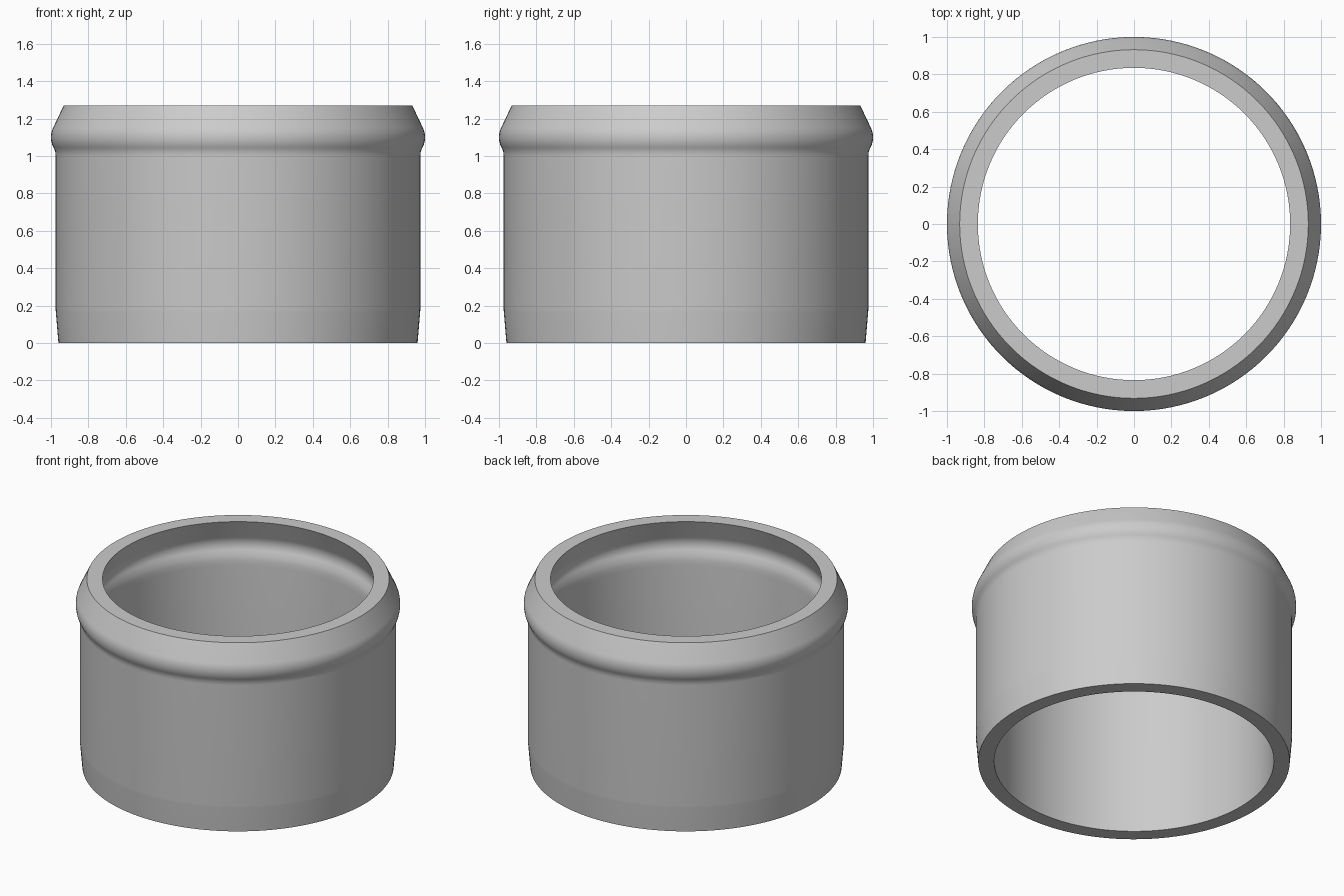
import bpy, bmesh
from math import sin, cos, radians, tau
from mathutils import Vector

cube = bpy.data.objects.get("Cube")
if cube:
    bpy.data.objects.remove(cube, do_unlink=True)

SEGMENTS = 128


def bulge(centre_r, centre_z, radius, start, end, steps=10):
    """Arc of (radius, height) points for the rounded bead."""
    angles = [radians(start + (end - start) * i / steps) for i in range(steps + 1)]
    return [(centre_r + radius * cos(a), centre_z + radius * sin(a)) for a in angles]


def lathe(name, profile, material):
    """Spin a closed profile around the z axis."""
    bm = bmesh.new()
    verts = [bm.verts.new((r, 0, z)) for r, z in profile]
    edges = [bm.edges.new((v, verts[(i + 1) % len(verts)])) for i, v in enumerate(verts)]
    bmesh.ops.spin(bm, geom=verts + edges, axis=Vector((0, 0, 1)), cent=Vector(),
                   angle=tau, steps=SEGMENTS, use_merge=True)
    bmesh.ops.remove_doubles(bm, verts=bm.verts, dist=0.0005)
    bmesh.ops.recalc_face_normals(bm, faces=bm.faces)
    mesh = bpy.data.meshes.new(name)
    bm.to_mesh(mesh)
    bm.free()
    mesh.materials.append(material)
    obj = bpy.data.objects.new(name, mesh)
    bpy.context.collection.objects.link(obj)
    bpy.ops.object.select_all(action='DESELECT')
    obj.select_set(True)
    bpy.context.view_layer.objects.active = obj
    bpy.ops.object.shade_smooth_by_angle(angle=radians(35))
    return obj


# Plain grey material
grey = bpy.data.materials.new("light grey")
grey.use_nodes = True
grey.diffuse_color = (0.6, 0.6, 0.6, 1)
grey.node_tree.nodes["Principled BSDF"].inputs["Base Color"].default_value = (0.6, 0.6, 0.6, 1)

# Outer wall: tapered foot, straight body, rounded bead, sloping lip
outer = [(0.96, 0), (0.974, 0.165), (0.975, 0.18), (0.975, 1.0), (0.976, 1.02)]
outer += bulge(0.88, 1.10, 0.12, -30, 26)
outer += [(0.932, 1.27)]

# Inner wall follows the outer one, from the lip down
inner = [(0.835, 1.27)]
inner += bulge(0.795, 1.10, 0.1, 24, -30)
inner += [(0.869, 1.02), (0.864, 0.995), (0.862, 0.96), (0.862, 0)]

lathe("ring_sleeve", outer + inner, grey)
